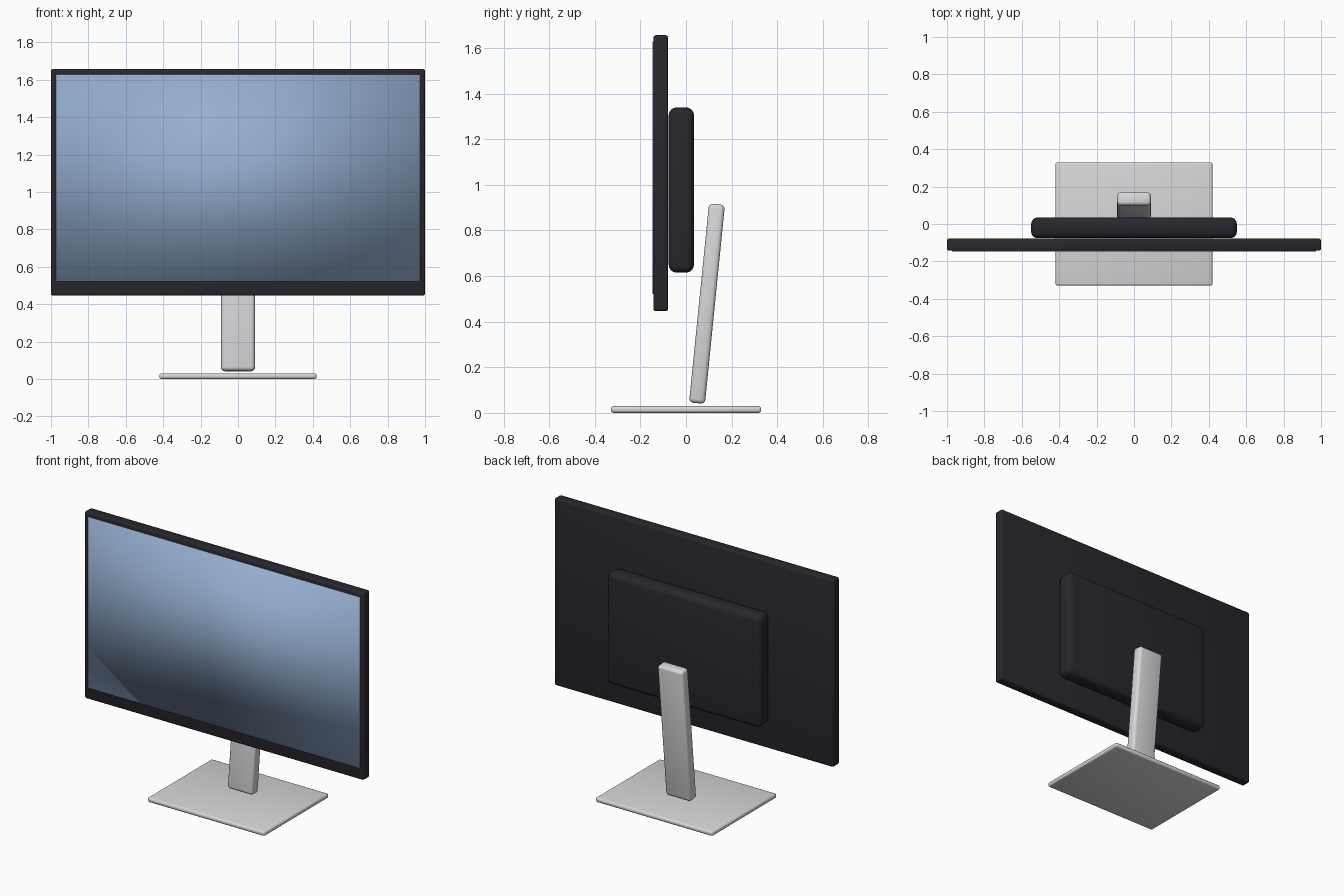
import bpy, math

if "Cube" in bpy.data.objects:
    bpy.data.objects.remove(bpy.data.objects["Cube"])


def material(name, rgb):
    m = bpy.data.materials.new(name)
    m.diffuse_color = (*rgb, 1.0)
    m.use_nodes = True
    m.node_tree.nodes["Principled BSDF"].inputs["Base Color"].default_value = m.diffuse_color
    return m


DARK = material("dark_plastic", (0.021, 0.020, 0.027))
SILVER = material("silver_metal", (0.68, 0.68, 0.70))
GLASS = material("blue_screen", (0.30, 0.43, 0.63))


def box(name, lo, hi, mat, bevel=0.0, segments=3, tilt=0.0):
    """Box between two corners, with rounded edges and a tilt about x."""
    bpy.ops.mesh.primitive_cube_add(
        size=1, location=[(a + b) / 2 for a, b in zip(lo, hi)])
    ob = bpy.context.object
    ob.name = name
    ob.scale = [b - a for a, b in zip(lo, hi)]
    bpy.ops.object.transform_apply(location=False, rotation=False, scale=True)
    ob.rotation_euler.x = tilt
    ob.data.materials.append(mat)
    if bevel:
        mod = ob.modifiers.new("round_edges", 'BEVEL')
        mod.width = bevel
        mod.segments = segments
        mod.limit_method = 'ANGLE'
        bpy.ops.object.modifier_apply(modifier=mod.name)
        bpy.ops.object.shade_smooth_by_angle(angle=math.radians(35))
    return ob


# Foot plate
box("base_plate", (-0.42, -0.33, 0.0), (0.42, 0.33, 0.03), SILVER, 0.012)

# Leaning stand column, centred at y 0.092, z 0.479
box("stand_neck", (-0.09, 0.057, 0.0405), (0.09, 0.127, 0.9175), SILVER,
    0.018, tilt=-0.1)

# Display housing and rear electronics bulge
box("display_panel", (-1.0, -0.143, 0.446), (1.0, -0.078, 1.657), DARK, 0.012)
box("rear_housing", (-0.55, -0.076, 0.615), (0.55, 0.035, 1.34), DARK,
    0.035, 4)

# Screen plate, smooth shaded across its edges for a soft gradient
box("screen", (-0.973, -0.147, 0.522), (0.973, -0.139, 1.628), GLASS)
bpy.ops.object.shade_smooth()
